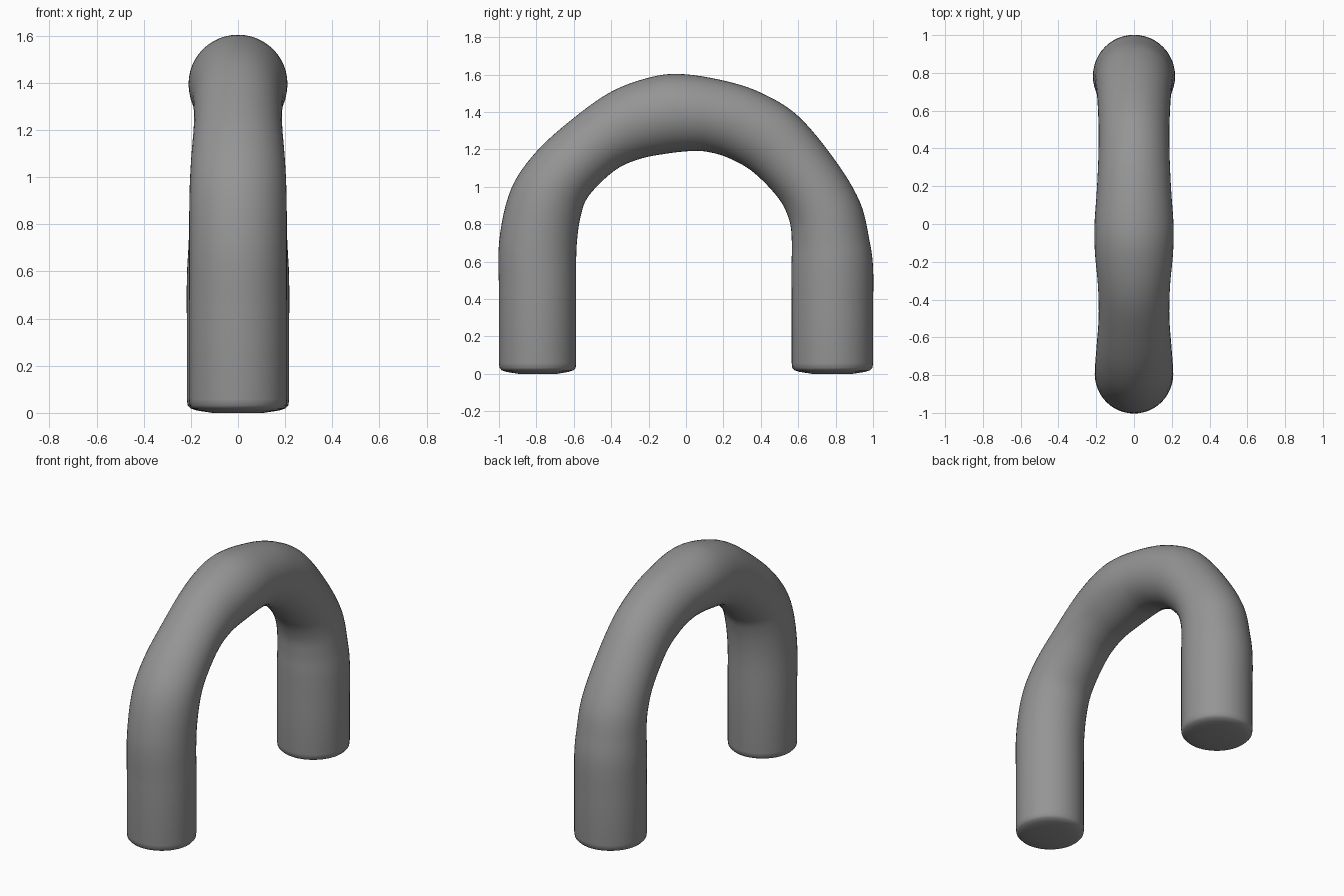
import bpy, bmesh, math
from mathutils import Vector

if "Cube" in bpy.data.objects:
    bpy.data.objects.remove(bpy.data.objects["Cube"])

SEGS, STEPS = 48, 6

# Arch sections: outer y, outer z, inner y, inner z, half width in x
SECTIONS = [
    (-1.00, 0.45, -0.587, 0.45, 0.208),
    (-0.998, 0.72, -0.585, 0.68, 0.207),
    (-0.935, 0.99, -0.562, 0.85, 0.206),
    (-0.80, 1.19, -0.515, 0.96, 0.199),
    (-0.60, 1.37, -0.38, 1.09, 0.187),
    (-0.40, 1.51, -0.25, 1.15, 0.191),
    (-0.20, 1.585, -0.10, 1.18, 0.207),
    (-0.03, 1.605, 0.03, 1.193, 0.209),
    (0.20, 1.57, 0.12, 1.188, 0.198),
    (0.40, 1.505, 0.23, 1.155, 0.19),
    (0.60, 1.38, 0.36, 1.08, 0.187),
    (0.80, 1.14, 0.495, 0.94, 0.193),
    (0.93, 0.92, 0.553, 0.82, 0.203),
    (0.98, 0.72, 0.566, 0.70, 0.21),
    (1.00, 0.57, 0.564, 0.57, 0.217),
    (1.00, 0.35, 0.565, 0.35, 0.217),
]
# Slightly domed foot: height, scale
FOOT = [(0.002, 0.5), (0.012, 0.8), (0.021, 0.93), (0.034, 0.985), (0.06, 1.0)]


def foot_rings(sec):
    yo, _, yi, _, hx = sec
    c, r = (yo + yi) / 2, (yo - yi) / 2
    return [(c + r * s, z, c - r * s, z, hx * s) for z, s in FOOT]


def smooth_path(secs):
    pts = [secs[0]] + secs + [secs[-1]]
    out = []
    for i in range(1, len(pts) - 2):
        for k in range(STEPS):
            t = k / STEPS
            out.append(tuple(
                0.5 * (2 * b + (c - a) * t + (2 * a - 5 * b + 4 * c - d) * t * t
                       + (3 * b - a - 3 * c + d) * t ** 3)
                for a, b, c, d in zip(*pts[i - 1:i + 3])))
    return out + [secs[-1]]


def add_ring(bm, sec):
    yo, zo, yi, zi, hx = sec
    outer, inner = Vector((0, yo, zo)), Vector((0, yi, zi))
    mid, half = (outer + inner) / 2, (outer - inner) / 2
    ring = []
    for j in range(SEGS):
        a = 2 * math.pi * j / SEGS
        ring.append(bm.verts.new(mid + half * math.cos(a) + Vector((hx * math.sin(a), 0, 0))))
    return ring


# Bent tube with closed feet
bm = bmesh.new()
path = foot_rings(SECTIONS[0]) + smooth_path(SECTIONS) + foot_rings(SECTIONS[-1])[::-1]
rings = [add_ring(bm, s) for s in path]
for a, b in zip(rings, rings[1:]):
    for j in range(SEGS):
        k = (j + 1) % SEGS
        bm.faces.new((a[j], a[k], b[k], b[j]))
bm.faces.new(rings[0])
bm.faces.new(rings[-1])
# Stand exactly on the ground
bmesh.ops.translate(bm, verts=bm.verts, vec=(0, 0, -min(v.co.z for v in bm.verts)))
bmesh.ops.recalc_face_normals(bm, faces=bm.faces)
mesh = bpy.data.meshes.new("arch_tube")
bm.to_mesh(mesh)
bm.free()
arch = bpy.data.objects.new("arch_tube", mesh)
bpy.context.collection.objects.link(arch)

# Dark grey surface
mat = bpy.data.materials.new("dark_grey")
mat.diffuse_color = (0.3, 0.3, 0.3, 1)
mat.use_nodes = True
mat.node_tree.nodes["Principled BSDF"].inputs["Base Color"].default_value = mat.diffuse_color
mesh.materials.append(mat)

bpy.context.view_layer.objects.active = arch
arch.select_set(True)
bpy.ops.object.shade_smooth_by_angle(angle=math.radians(50))
